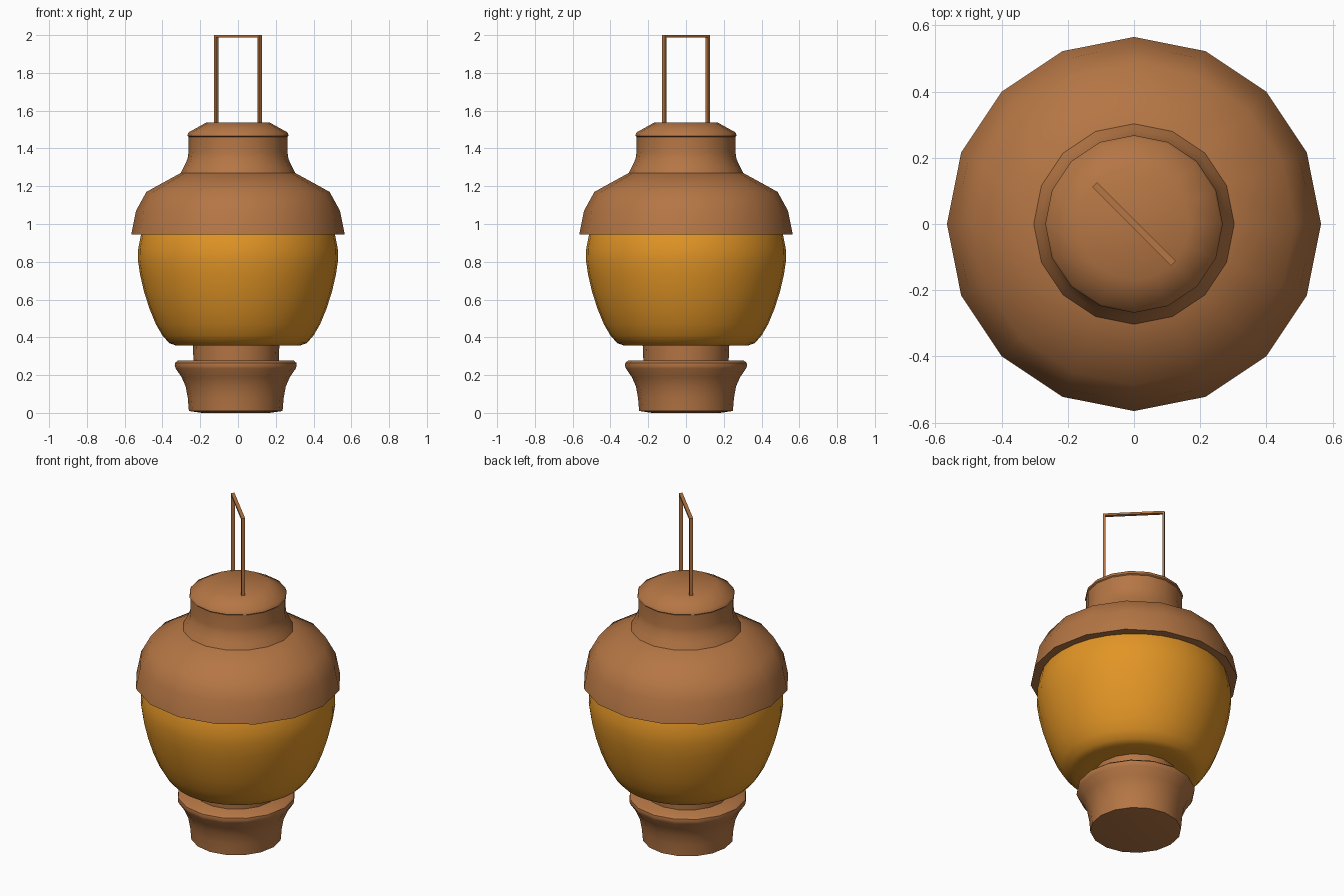
import bpy, bmesh, math
from math import sin, cos, pi, radians

if "Cube" in bpy.data.objects:
    bpy.data.objects.remove(bpy.data.objects["Cube"], do_unlink=True)


def material(name, color):
    m = bpy.data.materials.new(name)
    m.use_nodes = True
    m.diffuse_color = color
    bsdf = next(n for n in m.node_tree.nodes if n.type == 'BSDF_PRINCIPLED')
    bsdf.inputs["Base Color"].default_value = color
    return m


BROWN = material("warm brown", (0.46, 0.18, 0.058, 1))
AMBER = material("amber glow", (0.76, 0.3, 0.019, 1))


def finish(name, bm, mat, angle):
    bmesh.ops.recalc_face_normals(bm, faces=bm.faces)
    mesh = bpy.data.meshes.new(name)
    bm.to_mesh(mesh)
    bm.free()
    mesh.materials.append(mat)
    ob = bpy.data.objects.new(name, mesh)
    bpy.context.collection.objects.link(ob)
    if angle:
        bpy.ops.object.select_all(action='DESELECT')
        ob.select_set(True)
        bpy.context.view_layer.objects.active = ob
        bpy.ops.object.shade_smooth_by_angle(angle=radians(angle))
    return ob


def lathe(name, profile, mat, sides=16, angle=40, x=0.0):
    """Spin a bottom-to-top (radius, height) profile and cap both ends."""
    bm = bmesh.new()
    rings = [[bm.verts.new((x + r * cos(2 * pi * i / sides),
                            r * sin(2 * pi * i / sides), z))
              for i in range(sides)] for r, z in profile]
    for low, high in zip(rings, rings[1:]):
        for i in range(sides):
            j = (i + 1) % sides
            bm.faces.new((low[i], low[j], high[j], high[i]))
    bm.faces.new(rings[0])
    bm.faces.new(rings[-1])
    return finish(name, bm, mat, angle)


# Foot: flared pedestal with a rounded lip, set slightly off centre
lathe("foot", [(0.18, 0), (0.248, 0.01), (0.254, 0.08), (0.265, 0.14),
               (0.287, 0.19), (0.318, 0.235), (0.323, 0.25), (0.321, 0.265),
               (0.306, 0.277)], BROWN, x=-0.012)
lathe("foot_neck", [(0.225, 0.26), (0.23, 0.38)], BROWN, x=-0.01)

# Glowing globe
lathe("globe", [(0.27, 0.357), (0.33, 0.357), (0.365, 0.37), (0.4, 0.41),
                (0.435, 0.47), (0.468, 0.55), (0.497, 0.64), (0.518, 0.73),
                (0.53, 0.81), (0.528, 0.87), (0.512, 0.95), (0.49, 1.0)],
      AMBER, sides=32, angle=60)

# Shade, collar and lid
lathe("shade", [(0.565, 0.945), (0.54, 1.07), (0.485, 1.17), (0.3, 1.272)],
      BROWN, angle=45)
lathe("collar", [(0.303, 1.27), (0.285, 1.305), (0.267, 1.345),
                 (0.262, 1.38), (0.262, 1.465)], BROWN)
lathe("lid", [(0.255, 1.455), (0.268, 1.467), (0.262, 1.485), (0.168, 1.537)],
      BROWN, angle=60)


# Wire handle, lying across the diagonal
def bar(name, along, size, z):
    bm = bmesh.new()
    bmesh.ops.create_cube(bm, size=1)
    bmesh.ops.scale(bm, vec=size, verts=bm.verts)
    ob = finish(name, bm, BROWN, 0)
    ob.location = (along * cos(-pi / 4), along * sin(-pi / 4), z)
    ob.rotation_euler.z = -pi / 4


for side, label in ((1, "left"), (-1, "right")):
    bar("handle_post_" + label, side * 0.162, (0.012, 0.02, 0.47), 1.755)
bar("handle_grip", 0, (0.336, 0.02, 0.012), 1.994)
